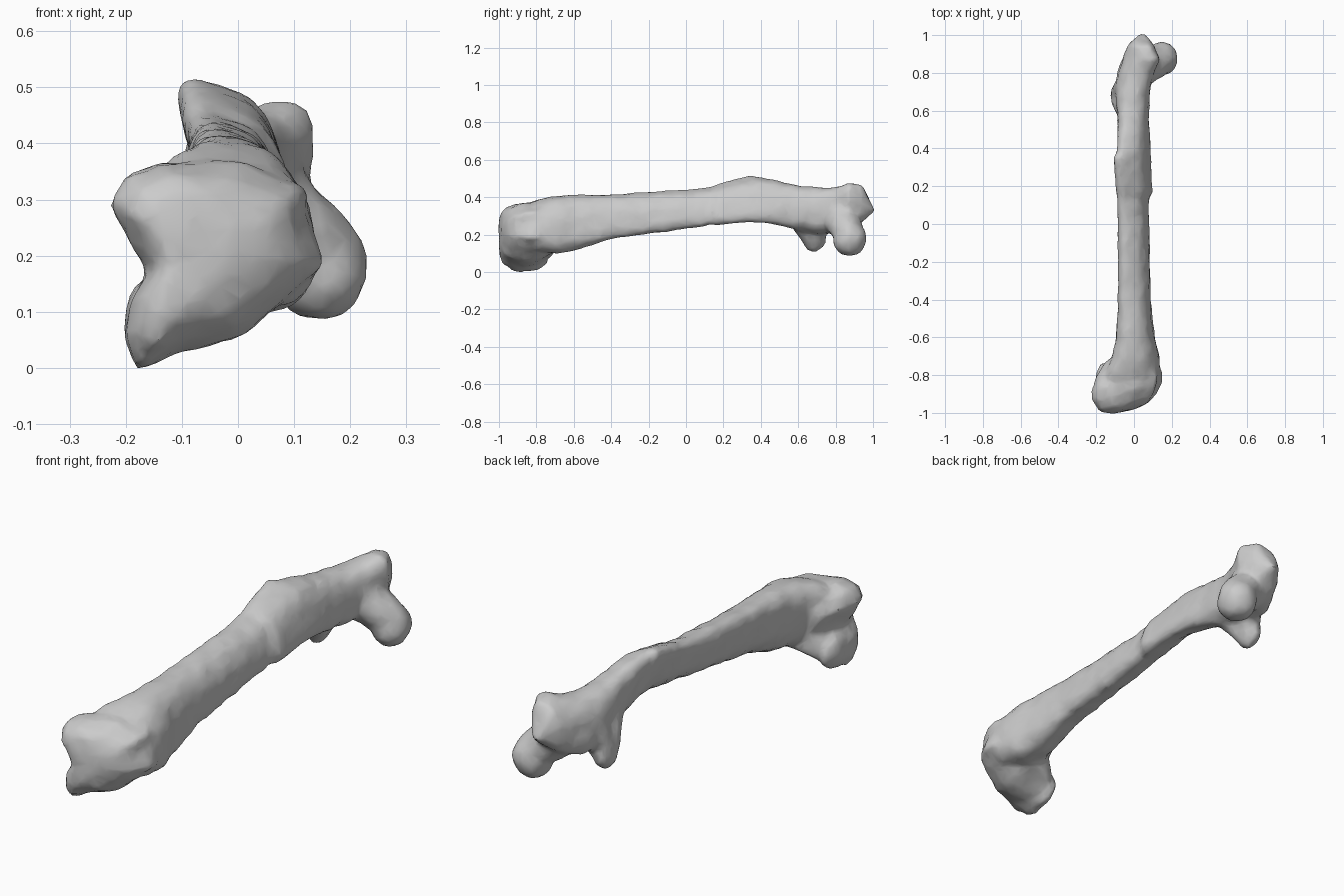
import bpy, bmesh, math
from mathutils import Vector, Matrix, noise

cube = bpy.data.objects.get("Cube")
if cube:
    bpy.data.objects.remove(cube, do_unlink=True)

SIDES = 28
CM = 0.01  # profile numbers below are in hundredths


def signed_power(value, power):
    return math.copysign(abs(value) ** power, value)


def loft(bm, rings):
    """Skin a list of equally long point rings and cap both ends."""
    loops = [[bm.verts.new(point) for point in ring] for ring in rings]
    count = len(loops[0])
    faces = [bm.faces.new(loops[0]), bm.faces.new(loops[-1])]
    for lower, upper in zip(loops, loops[1:]):
        for i in range(count):
            j = (i + 1) % count
            faces.append(bm.faces.new((lower[i], lower[j], upper[j], upper[i])))
    bmesh.ops.recalc_face_normals(bm, faces=faces)


def leaning_ring(y, left, right, bottom, top, lean):
    """Rounded section inside a bounding box, its crest leaning sideways."""
    ring = []
    for i in range(SIDES):
        angle = math.tau * i / SIDES
        x = signed_power(math.cos(angle), 0.8)
        z = signed_power(math.sin(angle + lean / 10), 0.8)
        ring.append(Vector(((left + right) / 2 + x * (right - left) / 2, y,
                            (bottom + top) / 2 + z * (top - bottom) / 2)) * CM)
    return ring


def ellipsoid(bm, centre, radii, turn=0.0):
    matrix = (Matrix.Translation(Vector(centre) * CM) @ Matrix.Rotation(turn, 4, 'Z')
              @ Matrix.Diagonal((*(Vector(radii) * CM), 1)))
    bmesh.ops.create_icosphere(bm, subdivisions=3, radius=1, matrix=matrix)


def strut(bm, start, end, radius_start, radius_end):
    """Tapered round bar between two points."""
    start, end = Vector(start) * CM, Vector(end) * CM
    axis = end - start
    matrix = (Matrix.Translation((start + end) / 2)
              @ axis.to_track_quat('Z', 'Y').to_matrix().to_4x4())
    bmesh.ops.create_cone(bm, cap_ends=True, segments=SIDES, depth=axis.length,
                          radius1=radius_start * CM, radius2=radius_end * CM, matrix=matrix)


bm = bmesh.new()

# Shaft with lateral crest and greater trochanter: y, left, right, bottom, top, lean
shaft = [
    (-90, -14, 8, 12, 35.3, -3), (-79, -15.5, 14, 11, 38.5, -3),
    (-70, -11.5, 13.5, 9.5, 40.6, -3), (-60, -9.5, 11, 11.3, 41, -3),
    (-40, -8.5, 9, 17.5, 41.5, -4), (0, -8.5, 8, 23, 43.8, -5),
    (13, -9, 7.8, 25, 45.5, -6), (17, -9.5, 9.8, 25, 46.5, -6),
    (26, -10.3, 9.5, 26, 49.5, -7), (35, -10.8, 9, 26.5, 51.6, -7),
    (38, -9, 8.8, 26, 51, -6), (45, -8.7, 8.5, 25.5, 49.8, -5),
    (60, -9, 7.8, 22.5, 46.3, -2), (70, -10, 8.5, 20, 45, 0),
    (80, -9, 10, 20.5, 45.5, 3), (87, -6.5, 13.8, 22, 47.5, 4),
    (94, -3.5, 11, 26, 46.3, 3), (98, 0, 8, 30, 39, 0), (101, 3, 6, 32, 34, 0),
]
loft(bm, [leaning_ring(*section) for section in shaft])

# Knee end: one outline scaled through a few depths, skewed to the side
outline = [(-23, 29), (-20, 34.5), (-14, 36.5), (0, 37), (12, 32), (12.5, 26), (15.5, 18.5),
           (9, 12), (0, 5), (-9, 3), (-18, -.5), (-20.5, 5), (-19.5, 11), (-16.5, 17), (-19, 22)]
depths = [(-99, .35), (-97.5, .65), (-95, .82), (-89, .98), (-84, 1), (-77, .85), (-70, .6)]
middle = Vector((-4, 20))
rings = []
for depth, scale in depths:
    ring = []
    for point in outline:
        x, z = middle + (Vector(point) - middle) * scale
        ring.append(Vector((x, depth + .25 * (x + 5), z)) * CM)
    rings.append(ring)
loft(bm, rings)

# Rear lobes of the two condyles
ellipsoid(bm, (-16, -83, 7.8), (4.2, 9.5, 7.8))
ellipsoid(bm, (8, -79, 21), (6, 9, 7.5), .2)

# Head, neck and lesser trochanter
ellipsoid(bm, (14.6, 87.4, 17.8), (8.6, 8.9, 9.6))
strut(bm, (2, 82, 31), (15, 87.3, 19), 10, 8)
ellipsoid(bm, (-8, 68.5, 18), (4.5, 6.5, 7.5))
strut(bm, (-2, 61, 31), (-8, 67.5, 17), 8, 5)
strut(bm, (-1, 73, 34), (-8, 69, 18), 9, 5)

mesh = bpy.data.meshes.new("thigh_bone")
bm.to_mesh(mesh)
bm.free()
bone = bpy.data.objects.new("thigh_bone", mesh)
bpy.context.collection.objects.link(bone)
bpy.context.view_layer.objects.active = bone
bone.select_set(True)

# Fuse the parts into one skin and soften the joins
remesh = bone.modifiers.new("fuse", 'REMESH')
remesh.mode = 'VOXEL'
remesh.voxel_size = 0.012
soften = bone.modifiers.new("soften", 'SMOOTH')
soften.factor = 0.5
soften.iterations = 6
for modifier in list(bone.modifiers):
    bpy.ops.object.modifier_apply(modifier=modifier.name)

# Uneven bone surface
for vertex in bone.data.vertices:
    bump = noise.noise(vertex.co * 14) + 0.5 * noise.noise(vertex.co * 28)
    vertex.co += vertex.normal * bump * 0.005

# Thin to broad facets
thin = bone.modifiers.new("thin", 'DECIMATE')
thin.ratio = 0.2
bpy.ops.object.modifier_apply(modifier=thin.name)

# Stand on the ground
lowest = min(vertex.co.z for vertex in bone.data.vertices)
for vertex in bone.data.vertices:
    vertex.co.z -= lowest

grey = bpy.data.materials.new("bone_grey")
grey.use_nodes = True
colour = (0.6, 0.6, 0.6, 1)
grey.diffuse_color = colour
grey.node_tree.nodes["Principled BSDF"].inputs["Base Color"].default_value = colour
bone.data.materials.append(grey)
bpy.ops.object.shade_smooth_by_angle(angle=math.radians(35))
